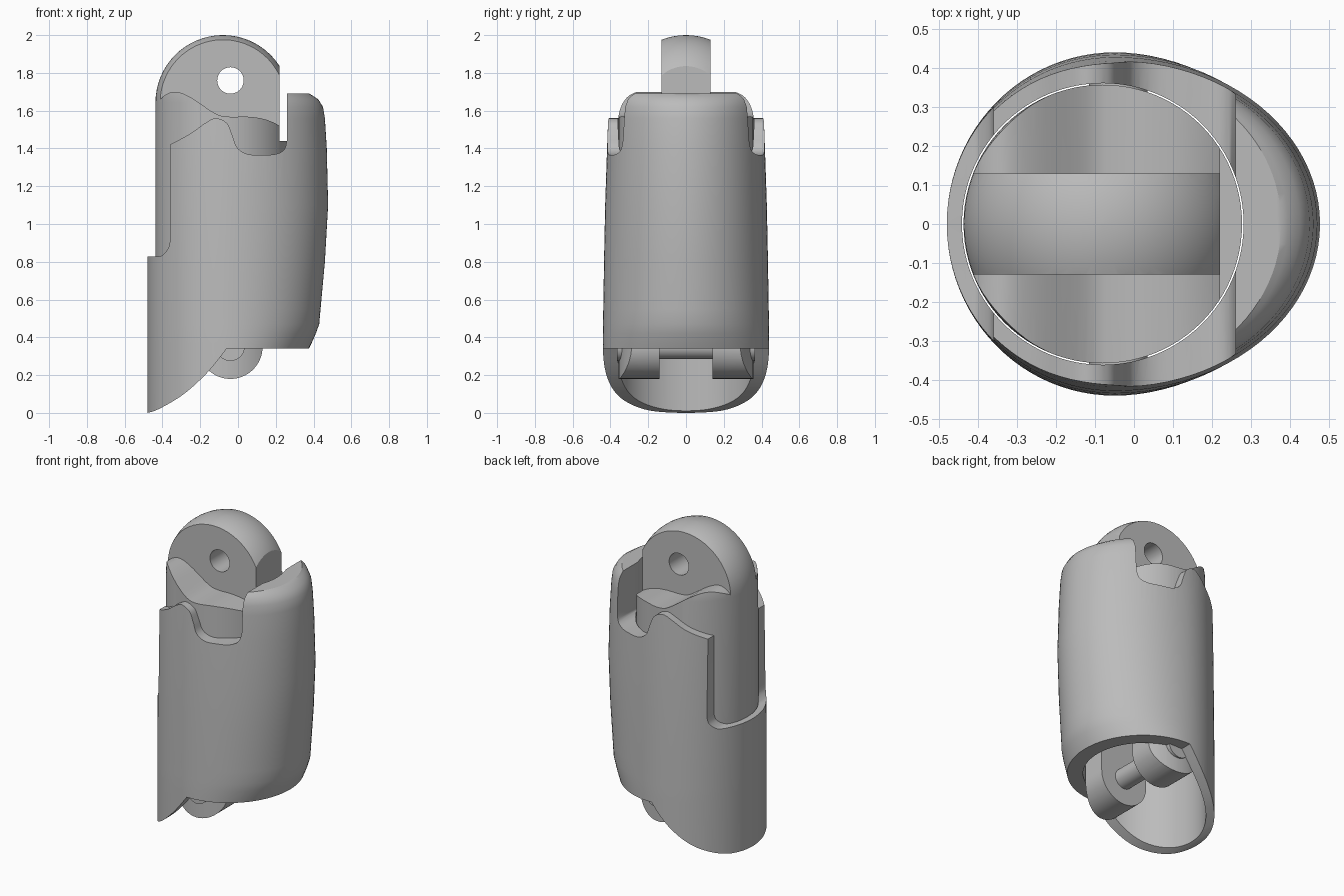
import bpy, bmesh, math
from mathutils import Vector

cube = bpy.data.objects.get("Cube")
if cube:
    bpy.data.objects.remove(cube, do_unlink=True)

grey = bpy.data.materials.new("plain_grey")
grey.use_nodes = True
grey.diffuse_color = (0.5, 0.5, 0.5, 1)
grey.node_tree.nodes["Principled BSDF"].inputs["Base Color"].default_value = (0.5, 0.5, 0.5, 1)


def loft(name, rings):
    """Closed solid through matching rings of points."""
    bm = bmesh.new()
    loops = [[bm.verts.new(p) for p in ring] for ring in rings]
    n = len(loops[0])
    for a, b in zip(loops, loops[1:]):
        for i in range(n):
            j = (i + 1) % n
            bm.faces.new((a[i], a[j], b[j], b[i]))
    bm.faces.new(loops[0][::-1])
    bm.faces.new(loops[-1])
    bmesh.ops.recalc_face_normals(bm, faces=bm.faces)
    mesh = bpy.data.meshes.new(name)
    bm.to_mesh(mesh)
    bm.free()
    mesh.materials.append(grey)
    obj = bpy.data.objects.new(name, mesh)
    bpy.context.collection.objects.link(obj)
    return obj


def prism(name, outline, y0, y1):
    """Side outline (x, z) extruded along y."""
    return loft(name, [[(x, y, z) for x, z in outline] for y in (y0, y1)])


def circle(cx, cz, r, n=64):
    return [(cx + r * math.cos(math.tau * i / n), cz + r * math.sin(math.tau * i / n))
            for i in range(n)]


def smooth(pts, steps=5):
    """Smooth path through the given points."""
    p = [Vector(q) for q in [pts[0], *pts, pts[-1]]]
    out = []
    for a, b, c, d in zip(p, p[1:], p[2:], p[3:]):
        for k in range(steps):
            t = k / steps
            out.append(tuple(b + (c - a) * t / 2 + (2 * a - 5 * b + 4 * c - d) * t * t / 2
                             + (3 * b - a - 3 * c + d) * t ** 3 / 2))
    return out + [tuple(pts[-1])]


def cut(obj, tool, mode='DIFFERENCE'):
    mod = obj.modifiers.new("cut", 'BOOLEAN')
    mod.operation, mod.object, mod.solver = mode, tool, 'EXACT'
    bpy.context.view_layer.objects.active = obj
    bpy.ops.object.modifier_apply(modifier=mod.name)
    bpy.data.objects.remove(tool, do_unlink=True)


def tube(name, r, z0, z1, dome=False):
    """Upright round bar about the core axis, with an optional domed top."""
    levels = [(r, z0), (r, z1)]
    if dome:
        levels += [(r * math.cos(a), z1 + r * math.sin(a))
                   for a in (math.pi / 2 * i / 16 for i in range(1, 16))]
        levels.append((r * 0.01, z1 + r))
    return loft(name, [[(x, y, z) for x, y in circle(CORE_X, 0, rad, 96)] for rad, z in levels])


CORE_X, CORE_R = -0.08, 0.357
PIN_X, PIN_Z = -0.04, 0.35

# Outer shell: egg-shaped sections given as height, front reach, half width
sections = [(-0.02, 0.37, 0.44), (0.33, 0.37, 0.44), (0.37, 0.39, 0.44), (0.42, 0.412, 0.44),
            (0.47, 0.43, 0.439), (0.55, 0.437, 0.438), (0.8, 0.46, 0.434), (1.1, 0.477, 0.428),
            (1.4, 0.47, 0.418), (1.56, 0.46, 0.412), (1.62, 0.45, 0.41), (1.66, 0.425, 0.405),
            (1.68, 0.395, 0.4), (1.70, 0.36, 0.39)]
MID = -0.05
rings = []
for z, front, half in sections:
    ring = []
    for c, s in circle(0, 0, 1, 96):
        ring.append((MID + c * ((front - MID) if c > 0 else 0.43), s * half, z))
    rings.append(ring)
shell = loft("outer_shell", rings)

# Side outline: slanted foot, front guard, notch, shoulder bump and rear window
foot = smooth([(-0.48, 0), (-0.42, 0.02), (-0.3, 0.09), (-0.2, 0.175), (-0.13, 0.25), (-0.06, 0.34)])
notch = smooth([(0.26, 1.45), (0.245, 1.395), (0.2, 1.37), (0.13, 1.366), (0.05, 1.37), (-0.005, 1.405),
                (-0.03, 1.47), (-0.06, 1.535), (-0.12, 1.56), (-0.18, 1.53), (-0.25, 1.48), (-0.36, 1.42)])
window = smooth([(-0.36, 0.91), (-0.37, 0.87), (-0.4, 0.835), (-0.43, 0.828)])
outline = ([(-0.6, 0)] + foot + [(0.6, 0.34), (0.6, 1.69), (0.26, 1.69)] + notch + window + [(-0.6, 0.828)])
cut(shell, prism("side_cutter", outline, -0.6, 0.6), 'INTERSECT')
cut(shell, tube("bore_cutter", 0.361, -0.2, 1.9))

# Inner core with a domed tongue
core = tube("inner_core", CORE_R, 0.5, 2 - CORE_R, dome=True)
wave = smooth([(-0.47, 1.58), (-0.43, 1.635), (-0.39, 1.68), (-0.33, 1.7), (-0.25, 1.67), (-0.12, 1.585),
               (-0.05, 1.568), (0.05, 1.568), (0.14, 1.555), (0.22, 1.52), (0.3, 1.46)])
shoulder = wave + [(0.5, 1.46), (0.5, 2.2), (-0.6, 2.2), (-0.6, 1.58)]
for y0, y1 in ((-0.6, -0.13), (0.13, 0.6)):
    cut(core, prism("shoulder_cutter", shoulder, y0, y1))
cut(core, prism("face_cutter", [(0.22, 1.44), (0.6, 1.44), (0.6, 2.2), (0.22, 2.2)], -0.7, 0.7))
cut(core, prism("hole_cutter", circle(-0.04, 1.76, 0.07, 48), -0.3, 0.3))
cut(core, prism("socket_cutter", circle(PIN_X, PIN_Z, 0.34), -0.14, 0.14))

# Lower hinge: a pair of lugs trimmed to the bore, with a pin and its heads
arc = [(PIN_X + 0.17 * math.cos(a), PIN_Z + 0.17 * math.sin(a))
       for a in (math.pi * (1 + i / 32) for i in range(33))]
parts = [shell, core]
for side, name in ((-1, "front_lug"), (1, "back_lug")):
    y0, y1 = sorted((side * 0.14, side * 0.5))
    lug = prism(name, arc + [(PIN_X + 0.17, 0.55), (PIN_X - 0.17, 0.55)], y0, y1)
    cut(lug, tube("lug_trim", CORE_R, -0.2, 0.8), 'INTERSECT')
    y0, y1 = sorted((side * 0.3, side * 0.365))
    parts += [lug, prism(name + "_pin_head", circle(PIN_X, PIN_Z, 0.075, 48), y0, y1)]
parts.append(prism("hinge_pin", circle(PIN_X, PIN_Z, 0.065, 48), -0.2, 0.2))

# Smooth shading with crisp edges
bpy.ops.object.select_all(action='DESELECT')
for obj in parts:
    obj.select_set(True)
bpy.context.view_layer.objects.active = shell
bpy.ops.object.shade_smooth_by_angle(angle=math.radians(30))
